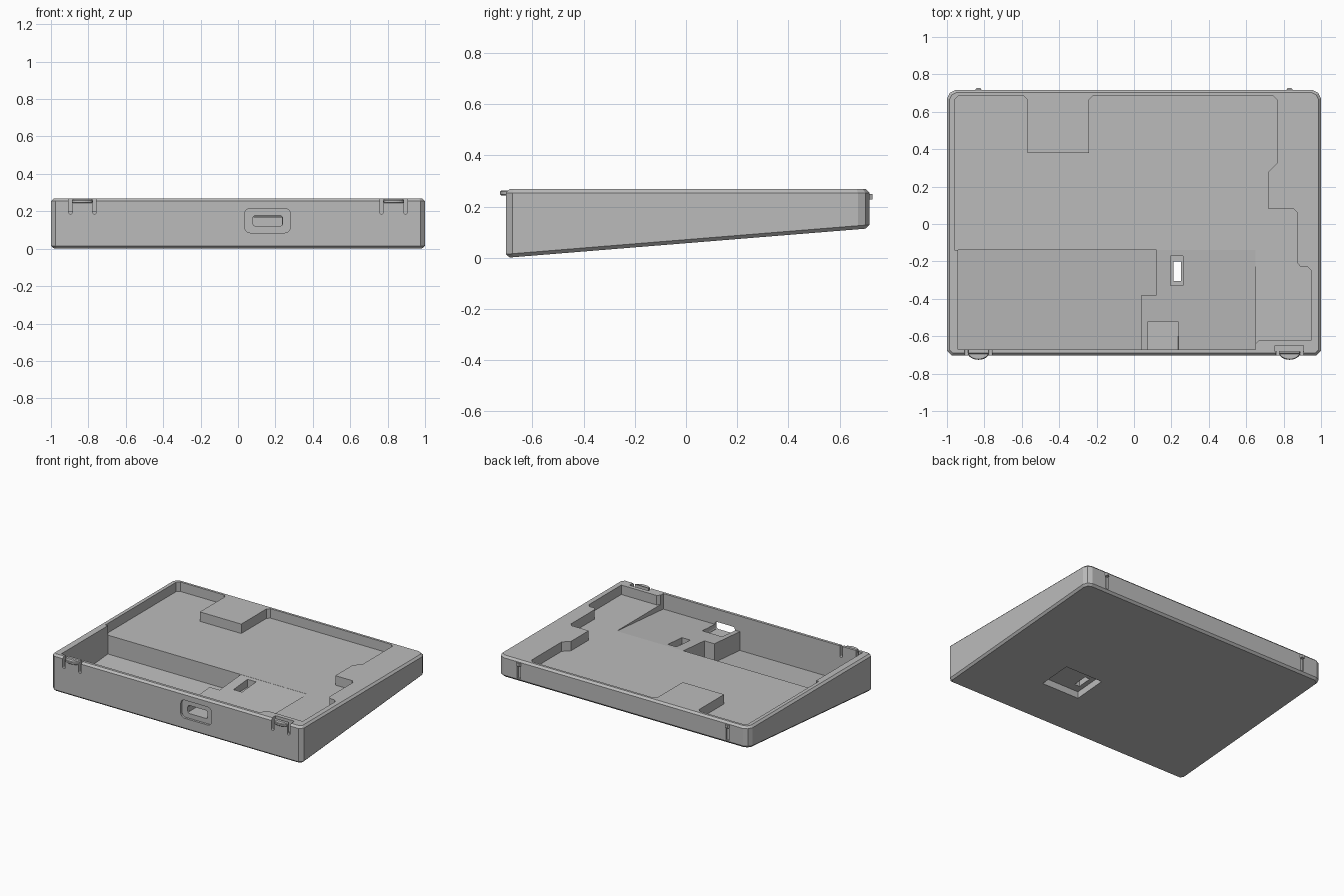
import bpy, bmesh
from math import pi, cos, sin

cube = bpy.data.objects.get("Cube")
if cube:
    bpy.data.objects.remove(cube, do_unlink=True)

grey = bpy.data.materials.new("plain_grey")
grey.use_nodes = True
COLOUR = (0.5, 0.5, 0.5, 1)
grey.diffuse_color = COLOUR
grey.node_tree.nodes["Principled BSDF"].inputs["Base Color"].default_value = COLOUR

TOP, FLOOR, SLOPE = 0.268, 0.2, 0.081
FRONT, BACK = -0.703, 0.716


def sloped(z, y0):
    """Plane parallel to the tilted underside, at height z where y is y0."""
    return lambda y: z + SLOPE * (y - y0)


def prism(name, outline, lo, hi, axis="z", bevel=0):
    """Extrude an outline along z (or y); lo and hi may be functions of y."""
    bm = bmesh.new()
    rings = []
    for end in (lo, hi):
        ring = []
        for a, b in outline:
            h = end(b) if callable(end) else end
            ring.append(bm.verts.new((a, b, h) if axis == "z" else (a, h, b)))
        rings.append(ring)
    caps = [bm.faces.new(ring) for ring in rings]
    n = len(outline)
    for i in range(n):
        j = (i + 1) % n
        bm.faces.new((rings[0][i], rings[0][j], rings[1][j], rings[1][i]))
    bmesh.ops.recalc_face_normals(bm, faces=bm.faces)
    if bevel:
        rim = list({e for f in caps for e in f.edges})
        bmesh.ops.bevel(bm, geom=rim, offset=bevel, segments=1, affect="EDGES")
    mesh = bpy.data.meshes.new(name)
    bm.to_mesh(mesh)
    bm.free()
    mesh.materials.append(grey)
    ob = bpy.data.objects.new(name, mesh)
    bpy.context.collection.objects.link(ob)
    return ob


def rect(x0, x1, y0, y1):
    return [(x0, y0), (x1, y0), (x1, y1), (x0, y1)]


def rounded(x0, x1, y0, y1, r, steps=4):
    pts = []
    corners = [(x1 - r, y1 - r), (x0 + r, y1 - r), (x0 + r, y0 + r), (x1 - r, y0 + r)]
    for k, (cx, cy) in enumerate(corners):
        for s in range(steps + 1):
            a = pi / 2 * (k + s / steps)
            pts.append((cx + r * cos(a), cy + r * sin(a)))
    return pts


def cut(target, cutter):
    """Subtract a cutter for good, then discard it."""
    mod = target.modifiers.new("cut", "BOOLEAN")
    mod.operation, mod.solver, mod.object = "DIFFERENCE", "EXACT", cutter
    cutter.hide_render = True
    bpy.context.view_layer.update()
    graph = bpy.context.evaluated_depsgraph_get()
    mesh = bpy.data.meshes.new_from_object(target.evaluated_get(graph))
    target.modifiers.clear()
    target.data = mesh
    bpy.data.objects.remove(cutter, do_unlink=True)


# Wedge-shaped case with chamfered corners
half = [(0.975, FRONT), (1, FRONT + 0.025), (1, BACK - 0.045), (0.985, BACK - 0.015), (0.955, BACK)]
case = prism("case", half + [(-x, y) for x, y in reversed(half)],
             sloped(0.0, FRONT), TOP, bevel=0.014)

# Main tray, stepped around the internal parts
tray = [(-0.94, -0.67), (0.65, -0.67), (0.65, -0.64), (0.67, -0.62), (0.95, -0.62),
        (0.95, -0.25), (0.93, -0.23), (0.89, -0.23), (0.875, -0.21), (0.875, 0.06),
        (0.855, 0.08), (0.72, 0.08), (0.72, 0.28), (0.765, 0.325), (0.765, 0.665),
        (0.745, 0.685), (-0.22, 0.685), (-0.24, 0.665), (-0.24, 0.38), (-0.57, 0.38),
        (-0.57, 0.665), (-0.59, 0.685), (-0.94, 0.685), (-0.96, 0.665), (-0.96, -0.14),
        (-0.94, -0.14)]
cut(case, prism("tray_cutter", tray, FLOOR, 0.4))

# Sloping circuit bay and the deep compartment beside it
cut(case, prism("bay_cutter", rect(0.0, 0.65, -0.67, -0.14),
                sloped(FLOOR - 0.001, -0.14), FLOOR + 0.02))
deep = [(-0.94, -0.67), (0.04, -0.67), (0.04, -0.38), (0.12, -0.38), (0.12, -0.14), (-0.94, -0.14)]
cut(case, prism("compartment_cutter", deep, sloped(0.064, -0.14), FLOOR + 0.02))

# Port: outer recess, opening and the pocket behind it
cut(case, prism("port_recess_cutter", rounded(0.035, 0.28, 0.085, 0.215, 0.03),
                FRONT - 0.05, FRONT + 0.016, "y"))
cut(case, prism("port_cutter", rounded(0.08, 0.238, 0.12, 0.178, 0.015),
                FRONT - 0.05, -0.6, "y"))
cut(case, prism("port_pocket_cutter", rect(0.075, 0.235, -0.67, -0.52), 0.12, FLOOR + 0.01))

# Switch slot: upper recess, underside recess and through hole
cut(case, prism("switch_recess_cutter", rect(0.195, 0.263, -0.33, -0.17), 0.14, FLOOR + 0.01))
cut(case, prism("underside_recess_cutter", rect(0.176, 0.476, -0.36, -0.12),
                -0.05, sloped(0.085, -0.25)))
cut(case, prism("switch_hole_cutter", rect(0.21, 0.25, -0.305, -0.2), 0.0, FLOOR))

# Slit that frees the clip beside the thick wall
cut(case, prism("clip_slit_cutter", rect(0.755, 0.905, -0.682, -0.65), 0.18, 0.4))

for side, label in ((-1, "right"), (1, "left")):
    mid = 0.832 * side
    # Round-bottomed slots on both sides of each front clip
    for off in (-0.064, 0.064):
        x = mid + off
        slot = rounded(x - 0.01, x + 0.01, 0.185, 0.4, 0.0095)
        cut(case, prism("clip_slot_cutter", slot, FRONT - 0.05, -0.66, "y"))
    # Thumb tab on each front clip
    tab = [(mid + 0.056 * cos(a), -0.69 + 0.036 * sin(a))
           for a in (pi + pi * i / 12 for i in range(13))]
    prism(label + "_clip_tab", tab, 0.243, 0.262, bevel=0.004)
    # Groove and small catch on the back wall
    cut(case, prism("back_groove_cutter", rect(mid - 0.013, mid + 0.013, BACK - 0.012, BACK + 0.05),
                    0.135, 0.235))
    catch = [(mid - 0.022, BACK - 0.01), (mid + 0.022, BACK - 0.01),
             (mid + 0.01, BACK + 0.012), (mid - 0.01, BACK + 0.012)]
    prism(label + "_back_catch", catch, 0.228, 0.25)
